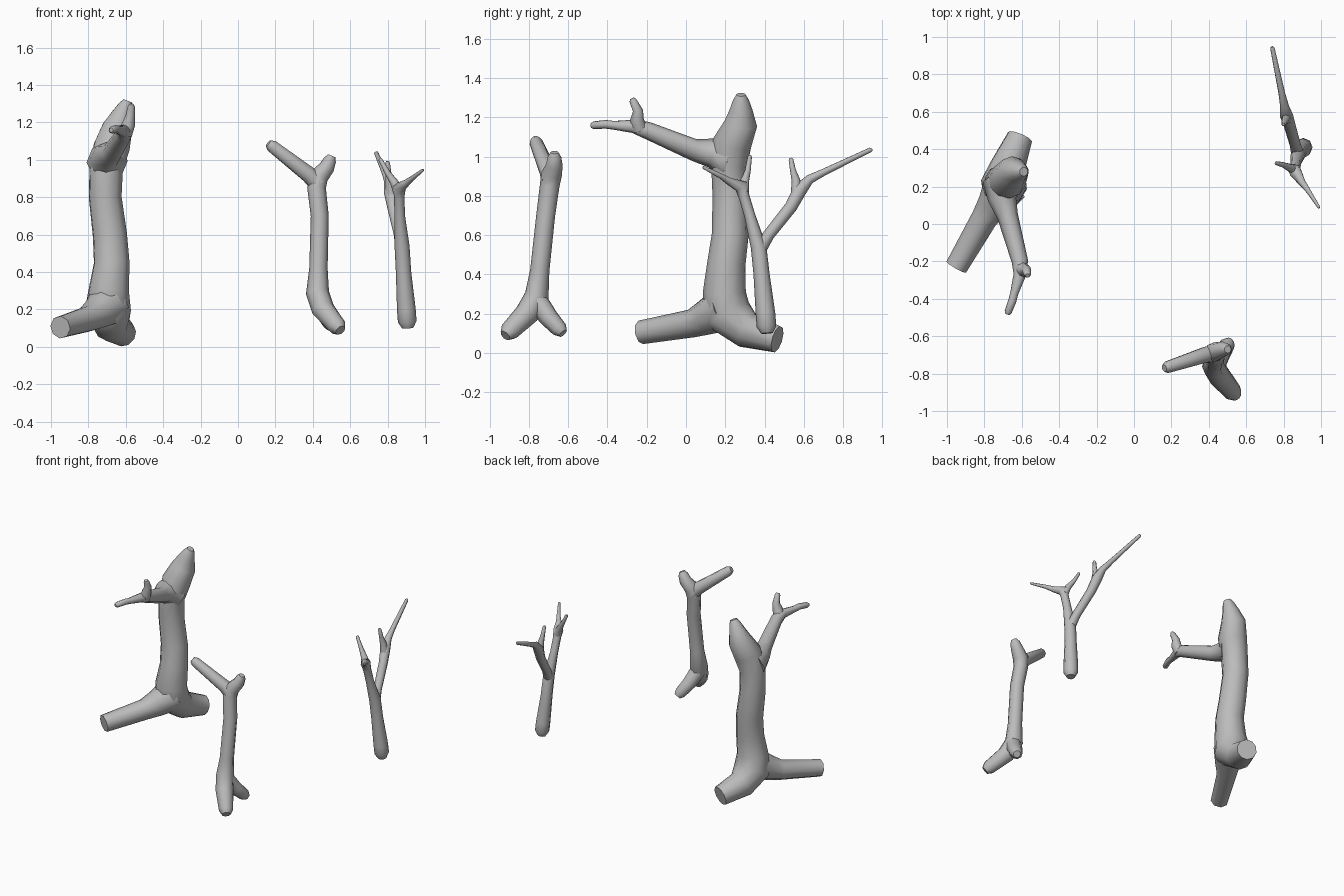
import bpy
import bmesh
from math import cos, sin, tau, radians
from mathutils import Vector

default_cube = bpy.data.objects.get("Cube")
if default_cube:
    bpy.data.objects.remove(default_cube, do_unlink=True)

# One plain grey for all the wood
GREY = (0.5, 0.5, 0.5, 1.0)
wood = bpy.data.materials.new("plain grey wood")
wood.use_nodes = True
wood.diffuse_color = GREY
wood.node_tree.nodes["Principled BSDF"].inputs["Base Color"].default_value = GREY


def add_ring(bm, centre, side, up, radius, sides):
    """Add one circle of vertices around a centre."""
    return [bm.verts.new(centre + radius * (cos(tau * i / sides) * side + sin(tau * i / sides) * up))
            for i in range(sides)]


def limb(name, points, sides=8, round_start=False, round_end=True):
    """Build a tapered limb through points of (x, y, z, radius)."""
    centres = [Vector(p[:3]) for p in points]
    radii = [p[3] for p in points]
    steps = [(b - a).normalized() for a, b in zip(centres, centres[1:])]
    tangents = [steps[0]]
    tangents += [(a + b).normalized() for a, b in zip(steps, steps[1:])]
    tangents.append(steps[-1])

    # Rounded tips get one extra, smaller ring
    if round_start:
        centres.insert(0, centres[0] - tangents[0] * radii[0] * 0.7)
        radii.insert(0, radii[0] * 0.6)
        tangents.insert(0, tangents[0])
    if round_end:
        centres.append(centres[-1] + tangents[-1] * radii[-1] * 0.7)
        radii.append(radii[-1] * 0.6)
        tangents.append(tangents[-1])

    bm = bmesh.new()
    side = tangents[0].orthogonal().normalized()
    rings = []
    for centre, radius, tangent in zip(centres, radii, tangents):
        side = (side - tangent * side.dot(tangent)).normalized()
        rings.append(add_ring(bm, centre, side, tangent.cross(side), radius, sides))
    for low, high in zip(rings, rings[1:]):
        for i in range(sides):
            j = (i + 1) % sides
            bm.faces.new((low[i], low[j], high[j], high[i]))
    bm.faces.new(rings[0][::-1])
    bm.faces.new(rings[-1])
    bmesh.ops.recalc_face_normals(bm, faces=bm.faces)

    mesh = bpy.data.meshes.new(name)
    bm.to_mesh(mesh)
    bm.free()
    mesh.materials.append(wood)
    obj = bpy.data.objects.new(name, mesh)
    bpy.context.collection.objects.link(obj)
    bpy.ops.object.select_all(action='DESELECT')
    obj.select_set(True)
    bpy.context.view_layer.objects.active = obj
    bpy.ops.object.shade_smooth_by_angle(angle=radians(50))
    return obj


# Large dead tree: the back root bends up into the trunk
limb("tree_trunk", [
    (-.61, .465, .07, .07), (-.675, .31, .115, .095), (-.695, .21, .2, .125),
    (-.69, .195, .31, .11), (-.675, .205, .45, .098), (-.685, .225, .6, .094),
    (-.71, .225, .8, .09), (-.705, .22, .95, .092), (-.675, .235, 1.07, .1),
    (-.645, .28, 1.17, .084), (-.62, .28, 1.24, .058), (-.6, .28, 1.29, .04)], sides=10)
limb("tree_front_root", [
    (-.69, .2, .23, .12), (-.75, .1, .18, .09), (-.8, .03, .15, .072),
    (-.95, -.23, .105, .061)], round_end=False)
limb("tree_arm", [
    (-.7, .22, .99, .11), (-.705, .13, 1.02, .075), (-.675, .04, 1.035, .056),
    (-.61, -.2, 1.135, .044), (-.61, -.27, 1.155, .034), (-.64, -.37, 1.16, .022),
    (-.65, -.41, 1.165, .022), (-.673, -.47, 1.16, .02)])
limb("tree_arm_twig", [
    (-.605, -.235, 1.14, .04), (-.585, -.25, 1.19, .035), (-.575, -.245, 1.235, .026),
    (-.57, -.27, 1.285, .019)])

# Thick forked branch standing on two feet
limb("forked_branch_stem", [
    (.53, -.9, .11, .05), (.455, -.81, .2, .062), (.425, -.76, .29, .062),
    (.43, -.745, .42, .049), (.437, -.715, .7, .048), (.42, -.695, .85, .05),
    (.43, -.685, .91, .053), (.475, -.67, .96, .042), (.492, -.67, 1.0, .034)], round_start=True)
limb("forked_branch_back_foot", [
    (.43, -.765, .27, .058), (.465, -.7, .18, .05), (.5, -.645, .12, .042)])
limb("forked_branch_side_arm", [
    (.43, -.69, .87, .05), (.38, -.7, .92, .045), (.18, -.765, 1.075, .034)])

# Slender branch dividing into four twigs
limb("slender_branch_stem", [
    (.905, .41, .135, .05), (.9, .405, .2, .05), (.885, .385, .4, .041),
    (.877, .37, .54, .04), (.865, .325, .7, .028), (.862, .295, .8, .028),
    (.862, .28, .85, .035), (.9, .22, .875, .02), (.93, .18, .9, .014),
    (.988, .09, .945, .008)], round_start=True)
limb("slender_branch_inner_twig", [
    (.862, .29, .82, .03), (.835, .3, .88, .022), (.8, .315, .93, .015),
    (.762, .325, 1.0, .011)])
limb("slender_branch_back_arm", [
    (.877, .37, .52, .036), (.863, .42, .6, .03), (.83, .535, .745, .032),
    (.815, .58, .83, .036), (.805, .63, .885, .024), (.79, .7, .92, .018),
    (.74, .94, 1.035, .012)])
limb("slender_branch_back_twig", [
    (.82, .565, .8, .032), (.81, .56, .88, .022), (.805, .545, .93, .015),
    (.8, .535, .985, .012)])
